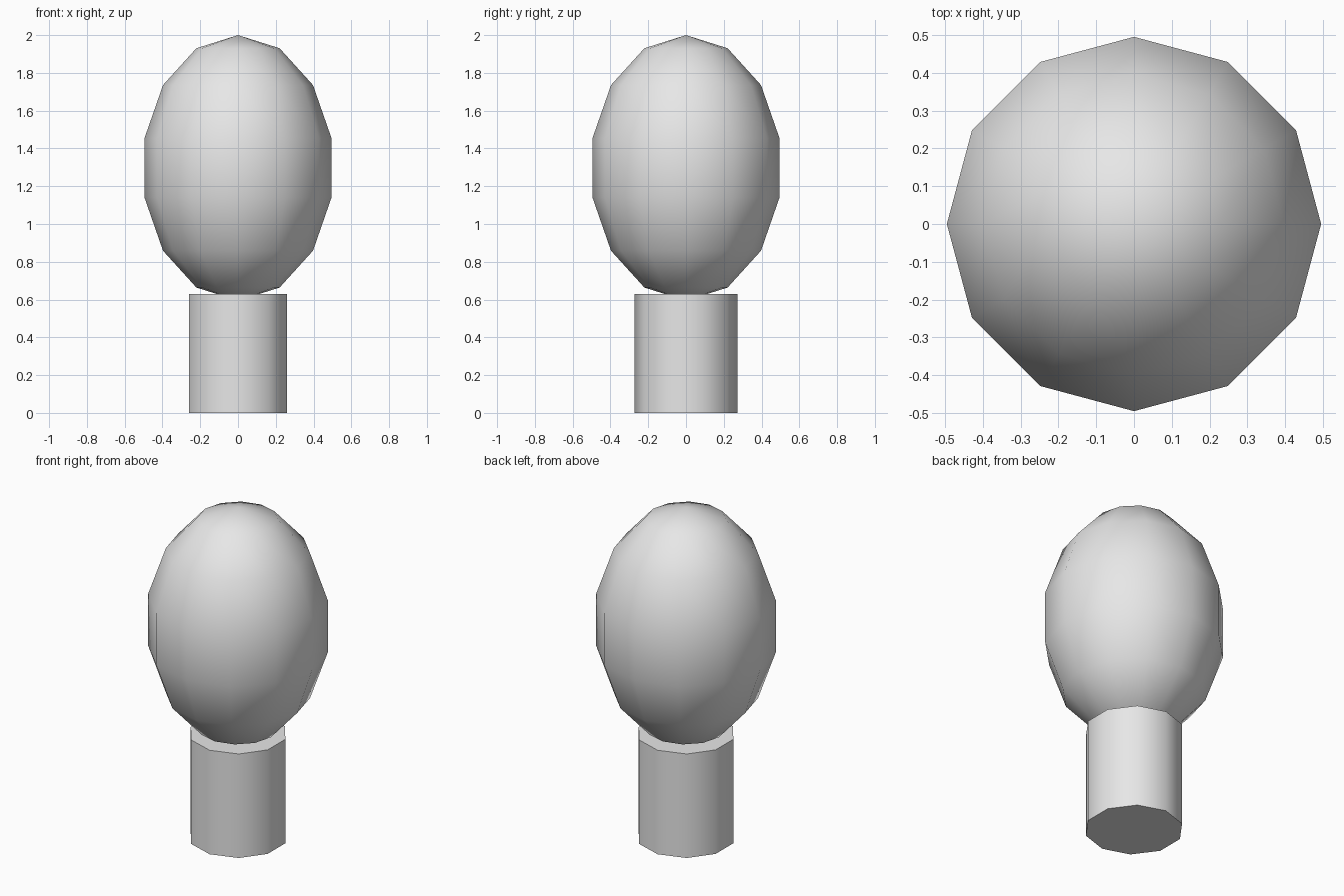
import bpy
import math

if "Cube" in bpy.data.objects:
    bpy.data.objects.remove(bpy.data.objects["Cube"])

grey = bpy.data.materials.new("light grey")
grey.diffuse_color = (0.8, 0.8, 0.8, 1)
grey.use_nodes = True
grey.node_tree.nodes["Principled BSDF"].inputs["Base Color"].default_value = grey.diffuse_color


def finish(name, angle):
    """Name the active part, colour it and shade it smooth."""
    part = bpy.context.object
    part.name = name
    part.data.materials.append(grey)
    bpy.ops.object.shade_smooth_by_angle(angle=math.radians(angle))


# trunk: ten-sided column with closed ends
bpy.ops.mesh.primitive_cylinder_add(vertices=10, radius=0.272, depth=0.63,
                                    location=(0, 0, 0.315))
finish("trunk", 60)

# crown: coarse sphere stretched upwards, resting in the trunk top
bpy.ops.mesh.primitive_uv_sphere_add(segments=12, ring_count=7, radius=1,
                                     location=(0, 0, 1.297))
bpy.context.object.scale = (0.508, 0.508, 0.703)
bpy.ops.object.transform_apply(location=False, rotation=False, scale=True)
finish("crown", 80)
